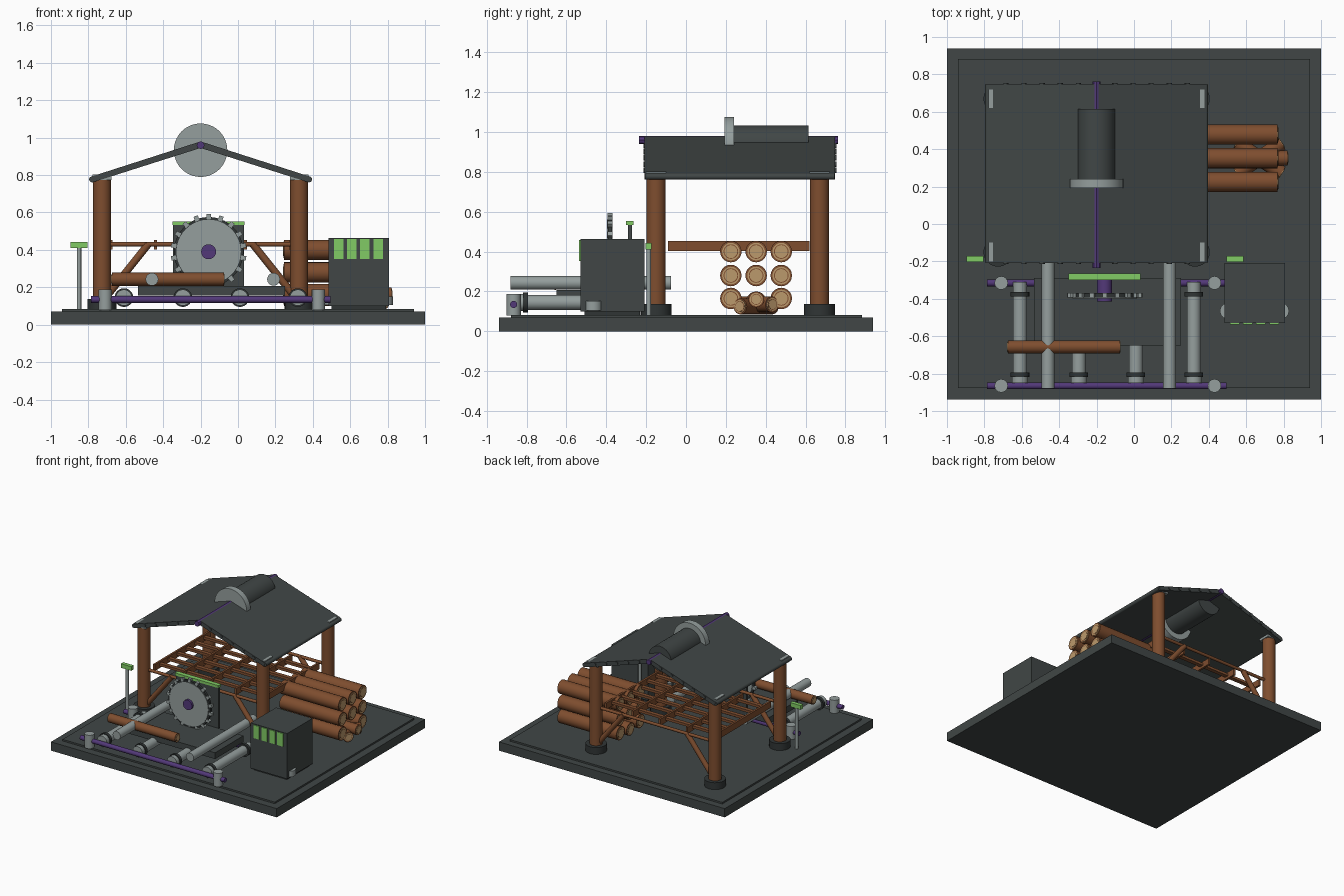
import bpy, bmesh, math
from mathutils import Vector

if "Cube" in bpy.data.objects:
    bpy.data.objects.remove(bpy.data.objects["Cube"])


def material(name, rgb):
    m = bpy.data.materials.new(name)
    m.diffuse_color = (*rgb, 1)
    m.use_nodes = True
    m.node_tree.nodes["Principled BSDF"].inputs["Base Color"].default_value = m.diffuse_color
    return m


SLATE = material("dark_slate", (0.052, 0.062, 0.061))
IRON = material("dark_iron", (0.030, 0.036, 0.036))
STEEL = material("pale_steel", (0.30, 0.345, 0.34))
BARK = material("brown_bark", (0.21, 0.075, 0.028))
TAN = material("cut_wood", (0.50, 0.32, 0.15))
PURPLE = material("purple", (0.085, 0.04, 0.19))
GREEN = material("green", (0.22, 0.60, 0.13))


def finish(name, bm, mat, smooth=False):
    bmesh.ops.recalc_face_normals(bm, faces=bm.faces[:])
    me = bpy.data.meshes.new(name)
    bm.to_mesh(me)
    bm.free()
    me.materials.append(mat)
    ob = bpy.data.objects.new(name, me)
    bpy.context.collection.objects.link(ob)
    if smooth:
        bpy.ops.object.select_all(action='DESELECT')
        ob.select_set(True)
        bpy.context.view_layer.objects.active = ob
        bpy.ops.object.shade_smooth_by_angle(angle=math.radians(35))
    return ob


def box(name, x0, x1, y0, y1, z0, z1, mat):
    bm = bmesh.new()
    bmesh.ops.create_cube(bm, size=1)
    for v in bm.verts:
        v.co = ((x0 + x1) / 2 + v.co.x * (x1 - x0),
                (y0 + y1) / 2 + v.co.y * (y1 - y0),
                (z0 + z1) / 2 + v.co.z * (z1 - z0))
    return finish(name, bm, mat)


def rod(name, a, b, r, mat, sides=24):
    """Cylinder between two points."""
    a, b = Vector(a), Vector(b)
    d = b - a
    bm = bmesh.new()
    bmesh.ops.create_cone(bm, cap_ends=True, segments=sides, radius1=r, radius2=r, depth=d.length)
    ob = finish(name, bm, mat, sides > 8)
    ob.rotation_euler = d.to_track_quat('Z', 'Y').to_euler()
    ob.location = (a + b) / 2
    return ob


def prism(name, pts, y0, y1, mat):
    """Outline in x and z, extruded along y."""
    bm = bmesh.new()
    f = bm.faces.new([bm.verts.new((x, y0, z)) for x, z in pts])
    g = bmesh.ops.extrude_face_region(bm, geom=[f])
    bmesh.ops.translate(bm, vec=(0, y1 - y0, 0),
                        verts=[e for e in g["geom"] if isinstance(e, bmesh.types.BMVert)])
    return finish(name, bm, mat)


def log(name, a, b, r):
    """Bark cylinder with ringed cut ends."""
    a, b = Vector(a), Vector(b)
    u = (b - a).normalized()
    rod(name, a, b, r, BARK, 20)
    rod(name + "_cut", a - u * .003, b + u * .003, r * .82, TAN, 20)
    rod(name + "_ring", a - u * .004, b + u * .004, r * .68, BARK, 20)
    rod(name + "_heart", a - u * .005, b + u * .005, r * .6, TAN, 20)


# Base
box("base", -1, 1, -.938, .938, 0, .07, SLATE)
box("base_deck", -.94, .94, -.877, .883, .07, .083, SLATE)

# Shed posts, footings, caps and braces
CX = -.2
for s in (-1, 1):
    px = CX + s * .527
    for y in (-.15, .67):
        rod("shed_post", (px, y, .08), (px, y, .79), .048, BARK)
        rod("post_footing", (px, y, .083), (px, y, .138), .078, IRON)
        box("post_cap", px - .05, px + .05, y - .05, y + .05, .775, .802, STEEL)
        rod("post_brace", (CX + s * .5, y, .155), (CX + s * .28, y, .43), .02, BARK, 12)

# Loft lattice
for i in range(5):
    x = -.68 + .24 * i
    box("loft_plank", x - .008, x + .008, -.09, .62, .402, .453, BARK)
for i in range(6):
    y = -.02 + .112 * i
    box("loft_rung", -.685, .285, y - .016, y + .016, .42, .44, BARK)
for y in (-.15, .67):
    rod("tie_beam", (-.7, y, .43), (.3, y, .43), .012, BARK, 12)

# Roof
prism("roof", [(CX - .585, .792), (CX, .98), (CX + .585, .792),
               (CX + .575, .762), (CX, .945), (CX - .575, .762)], -.208, .748, SLATE)
for s in (-1, 1):
    rod("roof_eave", (CX + s * .58, -.205, .777), (CX + s * .58, .745, .777), .016, SLATE, 16)
    for i in range(1, 6):
        x, z = CX + s * i * .097, .963 - i * .031
        rod("roof_purlin", (x, -.214, z), (x, .754, z), .014, SLATE, 12)
rod("ridge_pole", (CX, -.236, .96), (CX, .762, .96), .021, PURPLE, 8)

# Roof ventilator
rod("vent_drum", (CX, .22, .933), (CX, .615, .933), .1, SLATE, 32)
rod("vent_disc", (CX, .193, .933), (CX, .241, .933), .143, STEEL, 40)

# Log stack
for z in (.165, .28, .40):
    for y in (.225, .352, .478):
        if z == .40 or y != .352 or z == .28:
            log("stacked_log", (.246, y, z), (.768, y, z), .054)
log("stacked_log", (.246, .352, .15), (.66, .352, .15), .05)
# Loose short logs at the foot of the stack
for ang, z in ((-38, .125), (0, .16), (38, .135)):
    c, s = math.cos(math.radians(ang)) * .15, math.sin(math.radians(ang)) * .13
    log("loose_log", (.67 - c, .352 - s, z), (.67 + c, .352 + s, z), .04)

# Roller conveyor
for x in (-.61, -.295, .01, .32):
    rod("roller", (x, -.85, .145), (x, -.31, .145), .037, STEEL)
    rod("roller_cap", (x, -.85, .145), (x, -.815, .145), .043, STEEL)
    for y in (-.805, -.375):
        rod("roller_band", (x, y - .012, .145), (x, y + .012, .145), .05, IRON)
for y in (-.865, -.315):
    rod("side_rail", (-.785, y, .135), (.495, y, .135), .018, PURPLE, 16)
    for x in (-.71, .43):
        rod("rail_post", (x, y, .08), (x, y, .188), .036, STEEL, 16)

# Feed tubes and the log being cut
for x in (-.46, .19):
    rod("feed_tube", (x, -.88, .243), (x, -.075, .243), .034, STEEL)
log("feed_log", (-.674, -.657, .243), (-.076, -.657, .243), .035)

# Saw table, guard plate and blade
box("saw_table", -.535, .252, -.65, -.29, .157, .207, SLATE)
SX, SZ = -.157, .39
box("saw_guard", SX - .19, SX + .19, -.292, -.272, .207, .535, SLATE)
box("saw_guard_top", SX - .192, SX + .192, -.3, -.264, .533, .553, GREEN)
rod("blade_rim", (SX, -.392, SZ), (SX, -.372, SZ), .186, IRON, 40)
rod("blade", (SX, -.397, SZ), (SX, -.368, SZ), .172, STEEL, 40)
rod("blade_hub", (SX, -.415, SZ), (SX, -.29, SZ), .04, PURPLE, 20)
for i in range(18):
    a = math.tau * i / 18
    tooth = box("blade_tooth", -.012, .012, -.012, .012, -.014, .014, STEEL)
    tooth.location = (SX + .189 * math.sin(a), -.382, SZ + .189 * math.cos(a))
    tooth.rotation_euler = (0, a, 0)

# Control cabinet
box("cabinet", .483, .806, -.53, -.208, .1, .463, SLATE)
box("cabinet_plinth", .50, .79, -.51, -.23, .08, .1, IRON)
for i in range(4):
    x = .512 + .0705 * i
    box("cabinet_panel", x, x + .051, -.537, -.529, .352, .457, GREEN)
for x in (.503, .785):
    rod("cabinet_foot", (x, -.465, .105), (x, -.465, .152), .044, STEEL, 16)

# Signal signs
for x in (-.85, .54):
    rod("sign_pole", (x, -.187, .08), (x, -.187, .42), .012, STEEL, 12)
    box("sign_head", x - .046, x + .046, -.202, -.172, .41, .443, GREEN)
